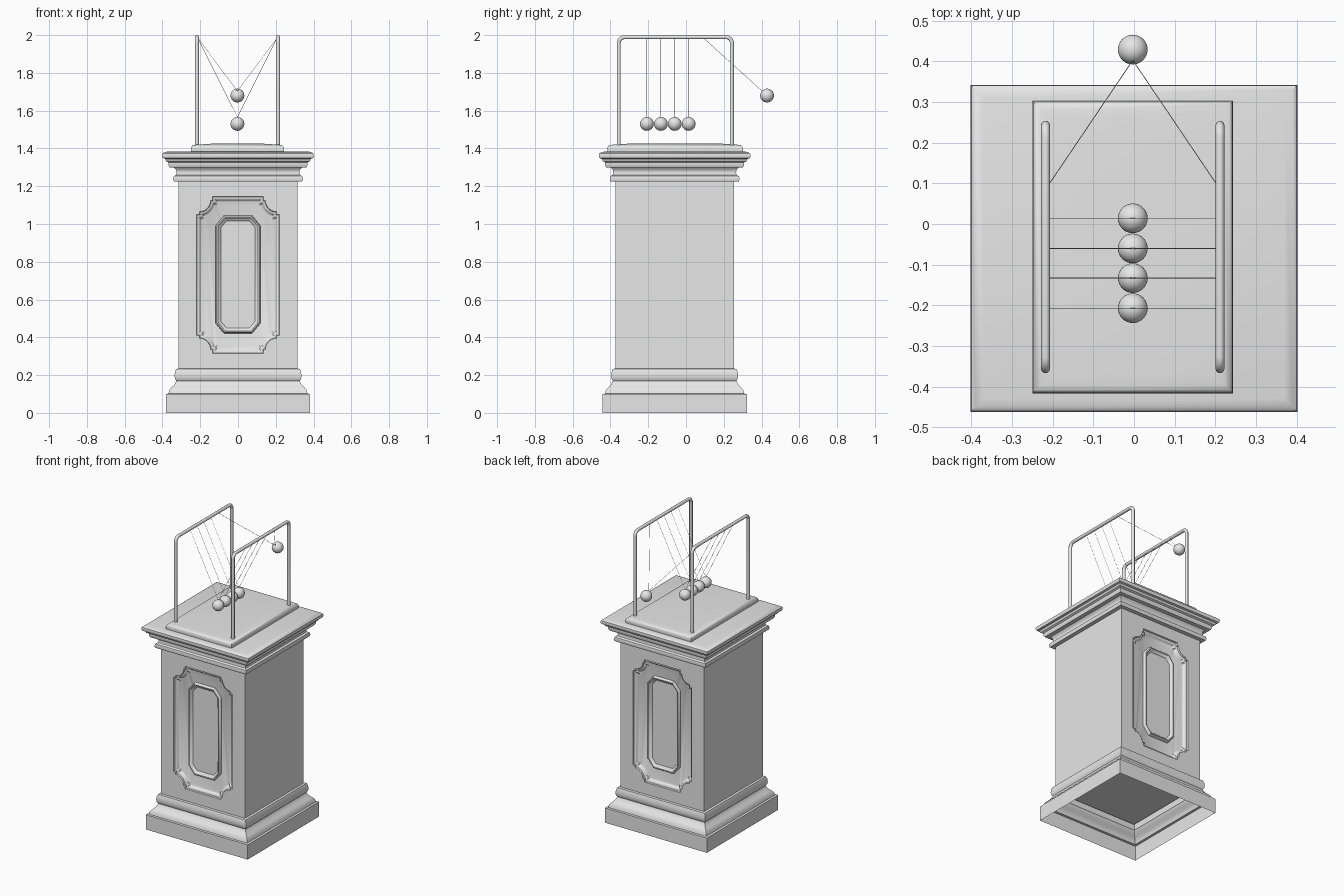
import bpy, bmesh, math
from mathutils import Vector

if "Cube" in bpy.data.objects:
    bpy.data.objects.remove(bpy.data.objects["Cube"])

grey = bpy.data.materials.new("light_grey")
grey.diffuse_color = (0.8, 0.8, 0.8, 1)
grey.use_nodes = True
grey.node_tree.nodes["Principled BSDF"].inputs["Base Color"].default_value = grey.diffuse_color

CY = -0.06      # pedestal centre in y
TX = -0.003     # centre of the desk toy in x
HALF = 0.314    # half width of the shaft


def smooth(ob, angle=35):
    bpy.ops.object.select_all(action='DESELECT')
    ob.select_set(True)
    bpy.context.view_layer.objects.active = ob
    bpy.ops.object.shade_smooth_by_angle(angle=math.radians(angle))


def finish(name, bm):
    bmesh.ops.recalc_face_normals(bm, faces=bm.faces[:])
    me = bpy.data.meshes.new(name)
    bm.to_mesh(me)
    bm.free()
    me.materials.append(grey)
    ob = bpy.data.objects.new(name, me)
    bpy.context.collection.objects.link(ob)
    smooth(ob)
    return ob


def bridge(bm, a, b):
    n = len(a)
    for i in range(n):
        bm.faces.new((a[i], a[(i + 1) % n], b[(i + 1) % n], b[i]))


def square_loft(name, profile, cx=0, cy=CY, extra_y=0, cap=False):
    """Mitred rectangular moulding from (half width, height) points."""
    bm = bmesh.new()
    prev = None
    for h, z in profile:
        loop = [bm.verts.new((cx + sx * h, cy + sy * (h + extra_y), z))
                for sx, sy in ((-1, -1), (1, -1), (1, 1), (-1, 1))]
        if prev:
            bridge(bm, prev, loop)
        prev = loop
    if cap:
        bm.faces.new(prev)
    return finish(name, bm)


def tube(name, pts, radius, res):
    cu = bpy.data.curves.new(name, 'CURVE')
    cu.dimensions = '3D'
    cu.bevel_depth = radius
    cu.bevel_resolution = res
    cu.use_fill_caps = True
    sp = cu.splines.new('POLY')
    sp.points.add(len(pts) - 1)
    for p, co in zip(sp.points, pts):
        p.co = (*co, 1)
    cu.materials.append(grey)
    ob = bpy.data.objects.new(name, cu)
    bpy.context.collection.objects.link(ob)
    bpy.ops.object.select_all(action='DESELECT')
    ob.select_set(True)
    bpy.context.view_layer.objects.active = ob
    bpy.ops.object.convert(target='MESH')
    smooth(bpy.context.view_layer.objects.active, 50)


def four_corners(q):
    """Closed counter-clockwise outline from its upper right corner."""
    return (q + [(-x, z) for x, z in reversed(q)] + [(-x, -z) for x, z in q]
            + [(x, -z) for x, z in reversed(q)])


def inset(poly, d):
    out = []
    for i, p in enumerate(poly):
        p = Vector(p)
        a = (p - Vector(poly[i - 1])).normalized()
        b = (Vector(poly[(i + 1) % len(poly)]) - p).normalized()
        na, nb = Vector((-a.y, a.x)), Vector((-b.y, b.x))
        out.append(p + (na + nb) * d / (1 + na.dot(nb)))
    return out


def panel_loops(bm, poly, profile, side, zc):
    """Bands following an outline; profile is (inset, depth behind shaft face)."""
    first = prev = None
    for d, depth in profile:
        loop = [bm.verts.new((x, CY + side * (HALF - depth), zc + z)) for x, z in inset(poly, d)]
        if prev:
            bridge(bm, prev, loop)
        first, prev = first or loop, loop
    bm.faces.new(prev)
    return first


# pedestal foot: plinth, sloping ogee and round moulding, open underneath
square_loft("pedestal_foot", [
    (.382, 0), (.382, .10), (.368, .102), (.364, .12), (.352, .135), (.338, .148),
    (.329, .165), (.327, .17), (.333, .178), (.336, .195), (.334, .215), (.328, .232), (.314, .235)])

# pedestal cornice
square_loft("pedestal_cornice", [
    (.314, 1.225), (.340, 1.226), (.344, 1.238), (.340, 1.253), (.328, 1.26), (.325, 1.272),
    (.328, 1.288), (.338, 1.298), (.362, 1.30), (.368, 1.312), (.368, 1.326), (.380, 1.332),
    (.386, 1.345), (.398, 1.349), (.402, 1.36), (.400, 1.372), (.390, 1.38), (.370, 1.384)], cap=True)

# shaft with a recessed, notched panel on front and back
arc = [(.205 + .06 * math.cos(t), .395 + .06 * math.sin(t))
       for t in [math.radians(270 - 15 * k) for k in range(7)]]
notched = four_corners([(.22, .32), (.205, .32)] + arc + [(.135, .395), (.135, .415)])
octagon = four_corners([(.12, .257), (.075, .312)])

bm = bmesh.new()
corners = {(sx, sy, z): bm.verts.new((sx * HALF, CY + sy * HALF, z))
           for sx in (-1, 1) for sy in (-1, 1) for z in (.20, 1.24)}
for sx in (-1, 1):
    bm.faces.new([corners[sx, sy, z] for sy, z in ((-1, .20), (1, .20), (1, 1.24), (-1, 1.24))])
bm.faces.new([corners[sx, sy, .20] for sx, sy in ((-1, -1), (1, -1), (1, 1), (-1, 1))])
for side in (-1, 1):
    hole = panel_loops(bm, notched, [(0, 0), (.003, .009), (.010, .010), (.016, .014),
                                     (.021, .022), (.027, .025)], side, .73)
    rect = [corners[sx, side, z] for sx, z in ((-1, .20), (1, .20), (1, 1.24), (-1, 1.24))]
    edges = []
    for ring in (hole, rect):
        for i, v in enumerate(ring):
            w = ring[(i + 1) % len(ring)]
            edges.append(bm.edges.get((v, w)) or bm.edges.new((v, w)))
    bmesh.ops.triangle_fill(bm, use_beauty=True, edges=edges, normal=(0, side, 0))
finish("pedestal_shaft", bm)

# raised octagonal moulding inside each panel
for side, label in ((-1, "front"), (1, "back")):
    bm = bmesh.new()
    panel_loops(bm, octagon, [(0, .026), (.002, .012), (.007, .006), (.013, .007),
                              (.018, .014), (.023, .016), (.029, .023)], side, .733)
    finish(label + "_octagon_moulding", bm)

# slab carrying the swinging balls
square_loft("toy_base", [(.245, 1.38), (.247, 1.395), (.245, 1.408), (.238, 1.416), (.226, 1.419),
                         (.20, 1.421), (.14, 1.425)], cx=TX, cy=-.0575, extra_y=.1125, cap=True)

# two bent rod frames
y0, y1, ztop, r = -.356, .243, 1.989, .03
bend = [math.radians(15 * k) for k in range(7)]
path = ([(y0, 1.41)] + [(y0 + r - r * math.cos(t), ztop - r + r * math.sin(t)) for t in bend]
        + [(y1 - r + r * math.sin(t), ztop - r + r * math.cos(t)) for t in bend] + [(y1, 1.41)])
for s, label in ((-1, "left"), (1, "right")):
    tube(label + "_rod_frame", [(TX + s * .2145, y, z) for y, z in path], .011, 3)

# balls and their strings: (ball y, ball z, string anchor y)
R = .0365
for i, (y, z, ay) in enumerate([(-.207, 1.53, -.207), (-.133, 1.53, -.133), (-.06, 1.53, -.06),
                                (.014, 1.53, .014), (.429, 1.68, .092)]):
    bm = bmesh.new()
    bmesh.ops.create_uvsphere(bm, u_segments=32, v_segments=16, radius=R)
    bmesh.ops.translate(bm, verts=bm.verts[:], vec=(TX, y, z))
    finish(f"ball_{i + 1}", bm)
    centre = Vector((TX, y, z))
    tip = centre + (Vector((TX, ay, 1.985)) - centre).normalized() * (R - .001)
    for s, label in ((-1, "left"), (1, "right")):
        tube(f"{label}_string_{i + 1}", [(TX + s * .21, ay, 1.985), tuple(tip)], .001, 0)
